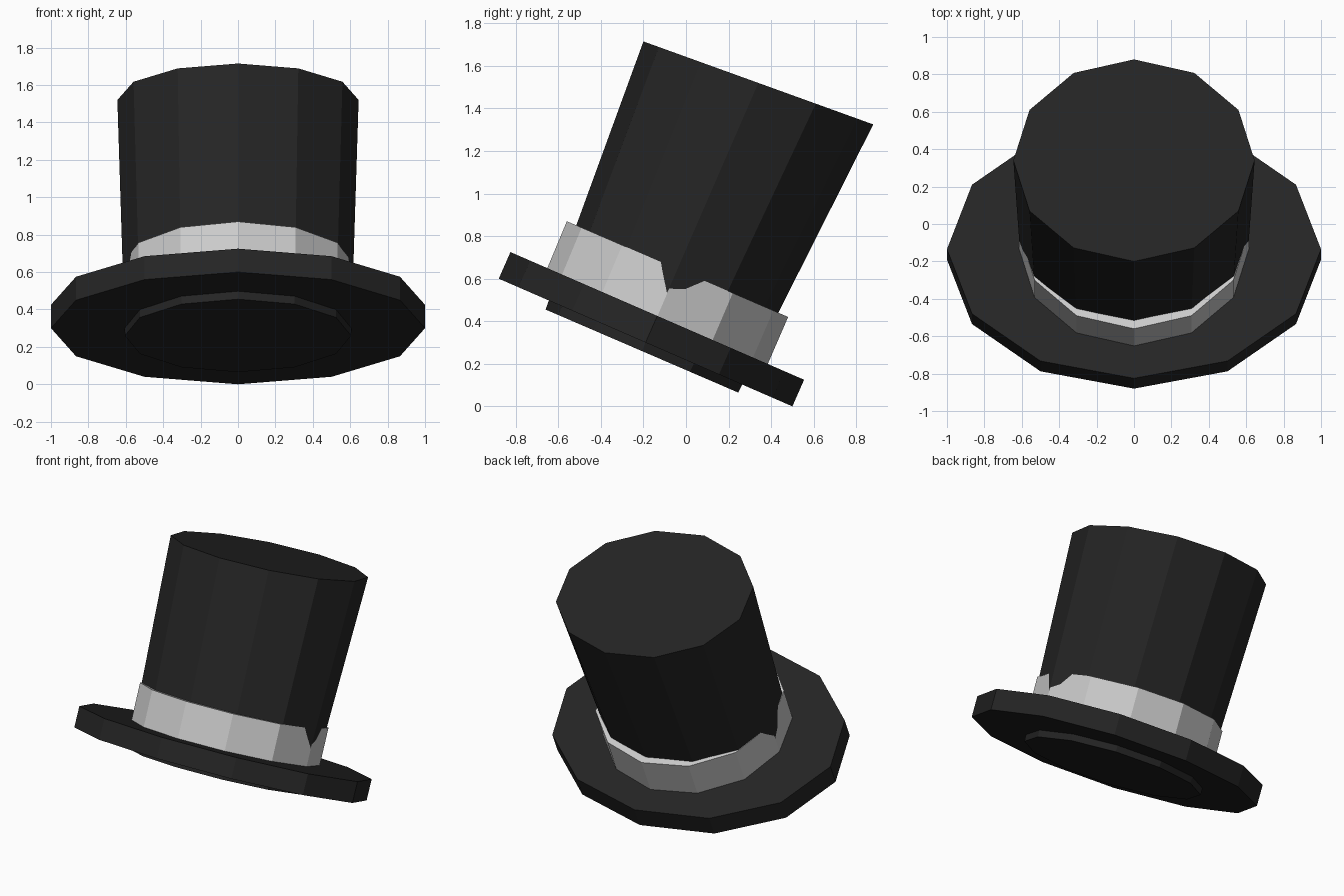
import bpy
import bmesh
from math import sin, cos, tau

if "Cube" in bpy.data.objects:
    bpy.data.objects.remove(bpy.data.objects["Cube"])

SIDES = 12

black = bpy.data.materials.new("black_felt")
black.diffuse_color = (0.018, 0.018, 0.018, 1)
black.use_nodes = True
black.node_tree.nodes["Principled BSDF"].inputs["Base Color"].default_value = black.diffuse_color


def tilted_drum(name, bottom, top, material=None):
    """Capped 12-sided oval drum between two tilted end rings.
    Each end is (half width, front point (y, z), back point (y, z))."""
    bm = bmesh.new()
    rings = []
    for rx, (fy, fz), (by, bz) in (bottom, top):
        cy, cz = (fy + by) / 2, (fz + bz) / 2
        hy, hz = (by - fy) / 2, (bz - fz) / 2
        rings.append([bm.verts.new((rx * cos(a), cy + hy * sin(a), cz + hz * sin(a)))
                      for a in (tau * i / SIDES for i in range(SIDES))])
    low, high = rings
    bm.faces.new(low[::-1])
    bm.faces.new(high)
    for i in range(SIDES):
        j = (i + 1) % SIDES
        bm.faces.new((low[i], low[j], high[j], high[i]))
    mesh = bpy.data.meshes.new(name)
    bm.to_mesh(mesh)
    bm.free()
    if material:
        mesh.materials.append(material)
    obj = bpy.data.objects.new(name, mesh)
    bpy.context.collection.objects.link(obj)
    return obj


# Wide oval brim, tipped towards the back
tilted_drum("brim", (1.0, (-0.88, 0.60), (0.50, 0.0)),
            (1.0, (-0.825, 0.725), (0.555, 0.125)), black)

# Flared crown, running through the brim and out underneath
tilted_drum("crown", (0.605, (-0.66, 0.455), (0.245, 0.065)),
            (0.645, (-0.20, 1.715), (0.88, 1.325)), black)

# Pale hat band around the base of the crown
tilted_drum("hat_band", (0.614, (-0.664, 0.62), (0.376, 0.18)),
            (0.614, (-0.56, 0.87), (0.48, 0.42)))
